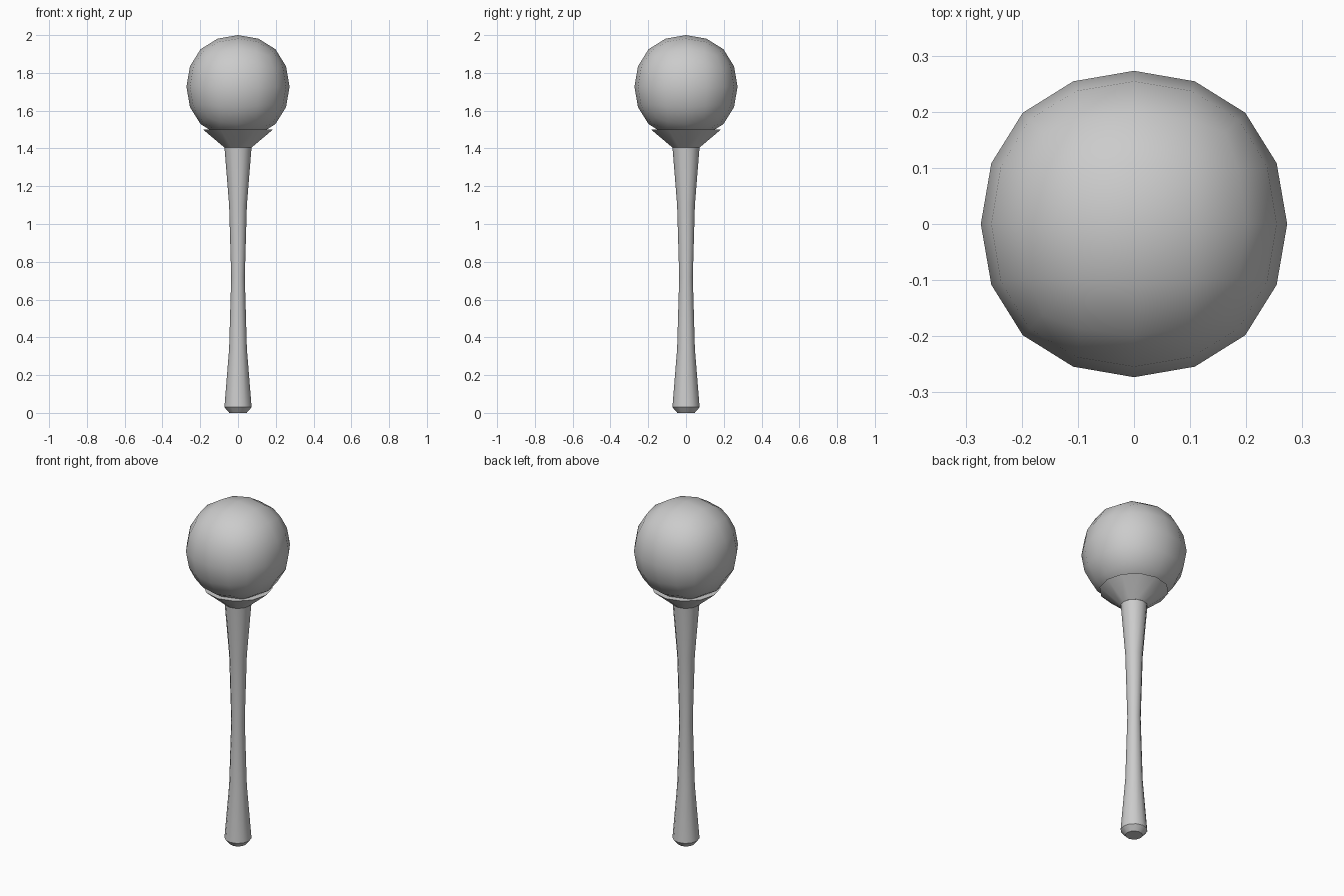
import bpy
import bmesh
from math import cos, sin, tau, radians

cube = bpy.data.objects.get("Cube")
if cube:
    bpy.data.objects.remove(cube, do_unlink=True)

grey = bpy.data.materials.new("plain grey")
grey.use_nodes = True
GREY = (0.6, 0.6, 0.6, 1)
grey.diffuse_color = GREY
grey.node_tree.nodes["Principled BSDF"].inputs["Base Color"].default_value = GREY


def add_object(name, bm):
    mesh = bpy.data.meshes.new(name)
    bmesh.ops.recalc_face_normals(bm, faces=bm.faces)
    bm.to_mesh(mesh)
    bm.free()
    mesh.materials.append(grey)
    obj = bpy.data.objects.new(name, mesh)
    bpy.context.collection.objects.link(obj)
    bpy.ops.object.select_all(action='DESELECT')
    obj.select_set(True)
    bpy.context.view_layer.objects.active = obj
    return obj


def lathe(name, profile, sides=12):
    """Closed turned part from (radius, height) pairs."""
    bm = bmesh.new()
    rings = [[bm.verts.new((r * cos(tau * i / sides), r * sin(tau * i / sides), z))
              for i in range(sides)] for r, z in profile]
    for low, high in zip(rings, rings[1:]):
        for i in range(sides):
            j = (i + 1) % sides
            bm.faces.new((low[i], low[j], high[j], high[i]))
    bm.faces.new(rings[0][::-1])
    bm.faces.new(rings[-1])
    obj = add_object(name, bm)
    bpy.ops.object.shade_smooth_by_angle(angle=radians(35))
    return obj


# Waisted handle with a chamfered foot
lathe("handle", [(0.046, 0), (0.072, 0.03), (0.047, 0.34), (0.036, 0.72),
                 (0.047, 1.10), (0.072, 1.41)])

# Flared cup holding the ball
lathe("cup", [(0.072, 1.405), (0.185, 1.5)])

# Ball: a cube rounded by subdivision
RADIUS = 0.273
bm = bmesh.new()
bmesh.ops.create_cube(bm, size=1)
ball = add_object("ball", bm)
rounding = ball.modifiers.new("rounding", 'SUBSURF')
rounding.levels = rounding.render_levels = 2
bpy.ops.object.modifier_apply(modifier=rounding.name)
scale = RADIUS / max(v.co.z for v in ball.data.vertices)
for v in ball.data.vertices:
    v.co *= scale
    v.co.z += 2 - RADIUS
bpy.ops.object.shade_smooth()
